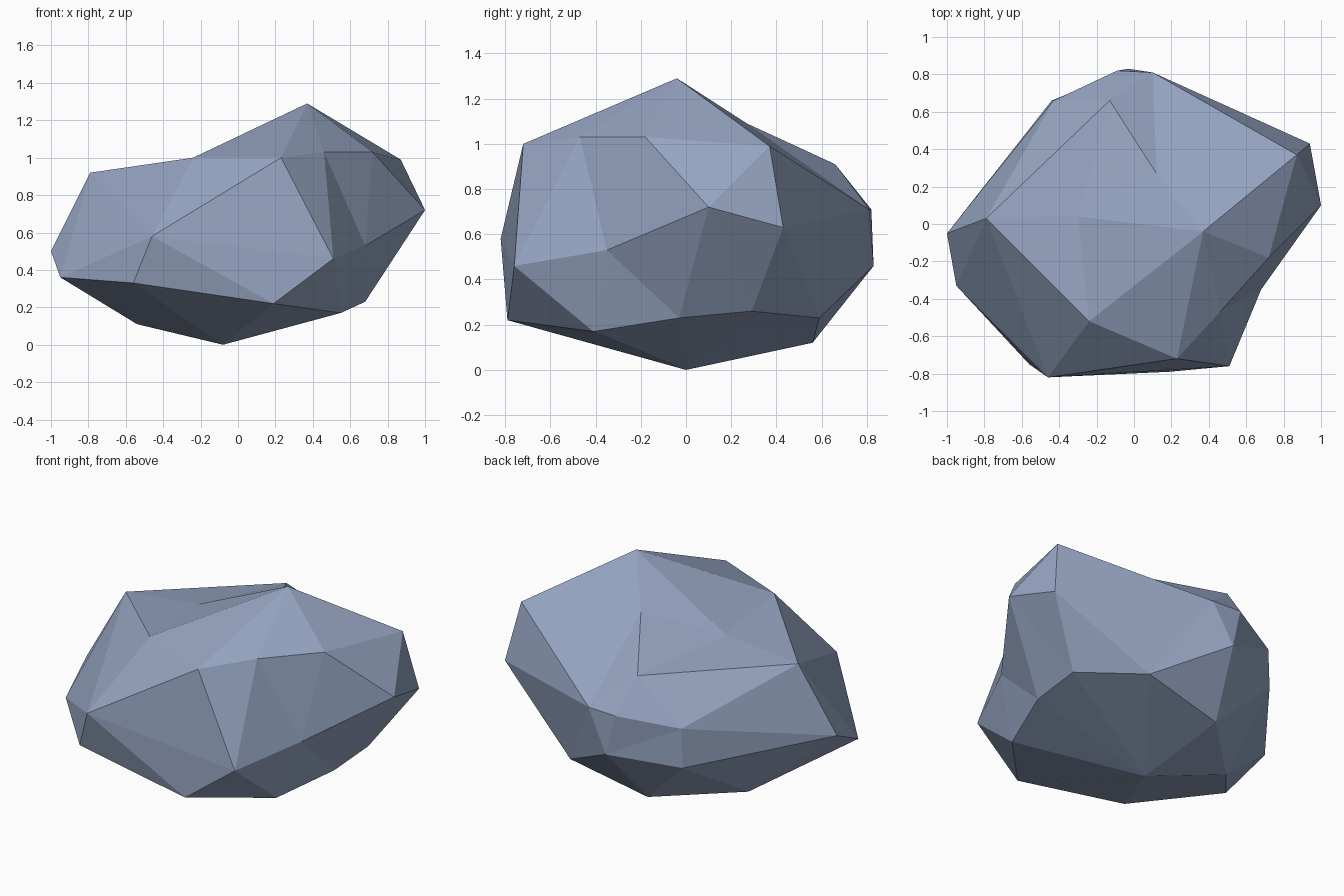
import bpy
import bmesh
from mathutils import Vector

cube = bpy.data.objects.get("Cube")
if cube:
    bpy.data.objects.remove(cube, do_unlink=True)

# Corners of the boulder, named by where they sit
corners = {
    # crown
    "peak": (.37, -.04, 1.29), "crest": (.12, .27, 1.09), "saddle": (-.3, .04, .97),
    "brow": (-.24, -.52, 1), "lip": (.23, -.72, 1), "notch": (.46, -.47, 1.03),
    "ledge": (.72, -.18, 1.03), "shoulder": (.87, .37, .99),
    "knob": (-.79, .03, .92), "nape": (-.13, .66, .91),
    # waist
    "east": (1, .1, .72), "east_back": (.94, .43, .63), "pocket": (.68, -.35, .53),
    "front_east": (.51, -.76, .46), "front_west": (-.46, -.82, .58),
    "west": (-1, -.05, .5), "west_front": (-.95, -.33, .36),
    "back": (.1, .81, .71), "back_mid": (-.09, .82, .71), "back_low": (-.03, .83, .46),
    "back_west": (-.43, .66, .66), "back_west_low": (-.44, .66, .42),
    # base
    "toe": (.19, -.79, .22), "toe_east": (.55, -.41, .17), "toe_west": (-.56, -.75, .33),
    "heel_east": (.68, -.03, .23), "heel_far": (.69, .29, .26),
    "heel_corner": (.38, .59, .23), "heel_back": (-.13, .56, .12),
    "heel_west": (-.54, .16, .11), "foot": (-.08, 0, 0),
}

# Ridges running out from a corner to its neighbours
ridges = {
    "peak": "saddle brow notch ledge shoulder",
    "crest": "shoulder back nape",
    "saddle": "nape knob",
    "knob": "nape brow front_west back_west west_front",
    "front_west": "front_east toe lip west_front",
    "front_east": "lip notch toe toe_east",
    "pocket": "notch ledge east toe_east heel_east",
    "east": "ledge shoulder heel_east heel_far",
    "east_back": "heel_far heel_corner back",
    "back": "shoulder back_low",
    "nape": "back back_mid back_west",
    "west": "back_west back_west_low heel_west",
    "heel_west": "west_front back_west_low",
    "back_low": "back_mid heel_corner heel_back",
    "heel_back": "back_west_low",
    "foot": "toe toe_east heel_east heel_far heel_corner heel_back heel_west toe_west",
}


def joined(a, b):
    return any(e.other_vert(a) == b for e in a.link_edges)


def turn_edge(bm, a, b):
    """Flip the diagonal lying between corners a and b."""
    for edge in bm.edges:
        tips = [v for f in edge.link_faces for v in f.verts if v not in edge.verts]
        if set(tips) == {a, b}:
            bmesh.utils.edge_rotate(edge, False)
            return


# Wrap the corners as a ball, fix the ridges, then move them into place
bm = bmesh.new()
middle = Vector((0, -.02, .55))
verts = {}
for name, place in corners.items():
    d = Vector(place) - middle
    d.z *= 1.5
    verts[name] = bm.verts.new(d.normalized())
bmesh.ops.convex_hull(bm, input=list(bm.verts))
for sweep in range(3):
    for start, ends in ridges.items():
        for end in ends.split():
            if not joined(verts[start], verts[end]):
                turn_edge(bm, verts[start], verts[end])
for name, place in corners.items():
    verts[name].co = place
bmesh.ops.recalc_face_normals(bm, faces=list(bm.faces))

mesh = bpy.data.meshes.new("boulder")
bm.to_mesh(mesh)
bm.free()

# Blue grey stone, flat faces
stone = bpy.data.materials.new("blue_grey_stone")
stone.use_nodes = True
colour = (.3, .37, .53, 1)
stone.diffuse_color = colour
stone.node_tree.nodes["Principled BSDF"].inputs["Base Color"].default_value = colour
mesh.materials.append(stone)
boulder = bpy.data.objects.new("boulder", mesh)
bpy.context.collection.objects.link(boulder)
